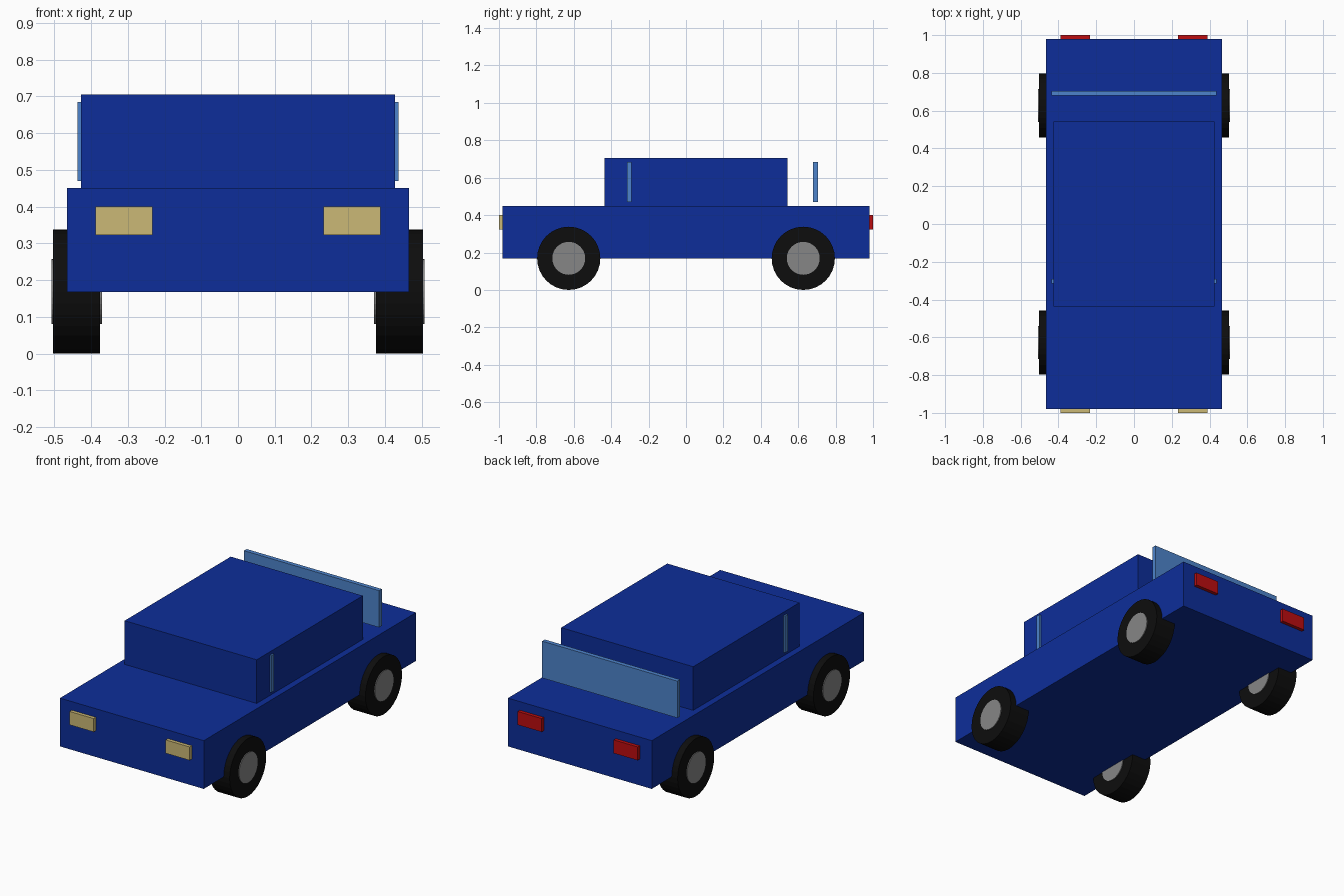
import bpy
import math

default = bpy.data.objects.get("Cube")
if default:
    bpy.data.objects.remove(default, do_unlink=True)


def material(name, rgb, roughness=0.6):
    mat = bpy.data.materials.new(name)
    mat.use_nodes = True
    mat.diffuse_color = (*rgb, 1)
    shader = mat.node_tree.nodes["Principled BSDF"]
    shader.inputs["Base Color"].default_value = (*rgb, 1)
    shader.inputs["Roughness"].default_value = roughness
    return mat


blue = material("blue paint", (0.004, 0.027, 0.32))
glass = material("window blue", (0.075, 0.23, 0.6))
rubber = material("black rubber", (0.004, 0.004, 0.004))
metal = material("grey metal", (0.24, 0.24, 0.24))
cream = material("headlight cream", (0.6, 0.48, 0.18))
red = material("tail light red", (0.5, 0.004, 0.005))


def finish(name, mat):
    obj = bpy.context.object
    obj.name = obj.data.name = name
    obj.data.materials.append(mat)
    return obj


def box(name, mat, x, y, z):
    """Box spanning the given (low, high) range on each axis."""
    spans = (x, y, z)
    bpy.ops.mesh.primitive_cube_add(size=1, location=[(a + b) / 2 for a, b in spans])
    obj = finish(name, mat)
    obj.scale = [b - a for a, b in spans]
    bpy.ops.object.transform_apply(location=False, rotation=False, scale=True)
    return obj


def disc(name, mat, centre, radius, width):
    """Cylinder with its axle along x."""
    bpy.ops.mesh.primitive_cylinder_add(
        vertices=32, radius=radius, depth=width,
        location=centre, rotation=(0, math.pi / 2, 0))
    return finish(name, mat)


# Body and cabin
box("body", blue, (-0.465, 0.465), (-0.98, 0.98), (0.168, 0.45))
box("cabin", blue, (-0.427, 0.427), (-0.437, 0.543), (0.45, 0.705))

# Upright window panes
for name, y in (("windshield", -0.303), ("rear_window", 0.692)):
    box(name, glass, (-0.437, 0.437), (y - 0.0125, y + 0.0125), (0.47, 0.685))

# Wheels and lights on both sides
for side, s in (("left", 1), ("right", -1)):
    for end, e in (("front", -1), ("rear", 1)):
        centre = (s * 0.439, e * 0.627, 0.169)
        disc(f"{end}_{side}_tyre", rubber, centre, 0.169, 0.128)
        disc(f"{end}_{side}_hub", metal, centre, 0.088, 0.137)

        lamp, mat = ("headlight", cream) if e < 0 else ("tail_light", red)
        box(f"{side}_{lamp}", mat,
            sorted((s * 0.233, s * 0.388)),
            sorted((e * 0.965, e * 1.0)),
            (0.322, 0.4))
